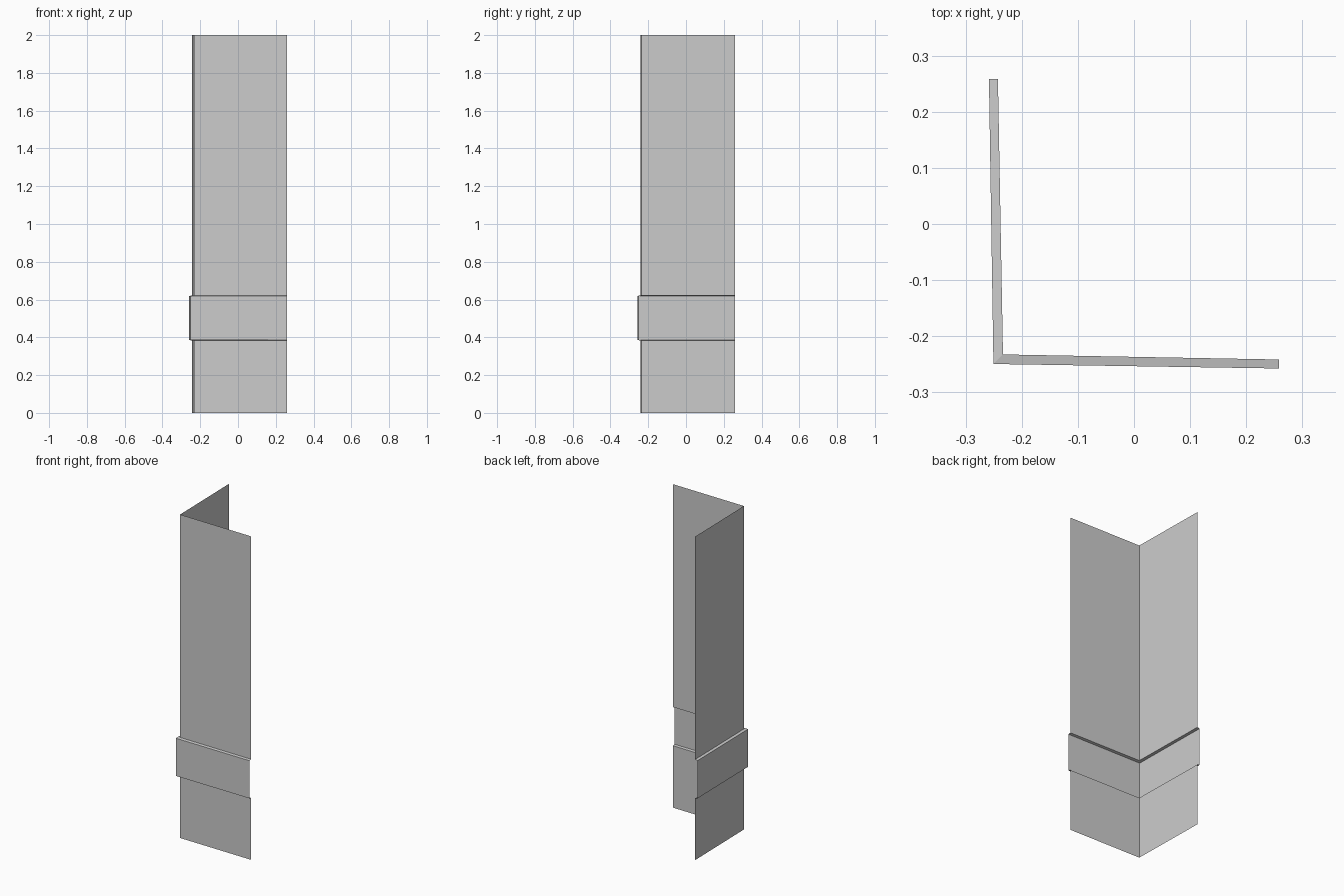
import bpy
import bmesh

if "Cube" in bpy.data.objects:
    bpy.data.objects.remove(bpy.data.objects["Cube"])

END = 0.2585
# Slightly splayed L cross-sections: (end y-leg, corner, end x-leg)
inner = [(-0.2425, END), (-0.2335, -0.2325), (END, -0.2415)]
outer = [(-0.2585, END), (-0.2505, -0.2495), (END, -0.2575)]

# Vertical profile: flat sheet with one raised band
levels = [(inner, 0.0), (inner, 0.383), (outer, 0.386),
          (outer, 0.619), (inner, 0.622), (inner, 2.0)]

# Loft the open sheet through the levels
bm = bmesh.new()
rows = [[bm.verts.new((x, y, z)) for x, y in section] for section, z in levels]
for low, high in zip(rows, rows[1:]):
    for i in range(2):
        bm.faces.new((low[i], low[i + 1], high[i + 1], high[i]))

mesh = bpy.data.meshes.new("corner_panel")
bm.to_mesh(mesh)
bm.free()
panel = bpy.data.objects.new("corner_panel", mesh)
bpy.context.collection.objects.link(panel)
